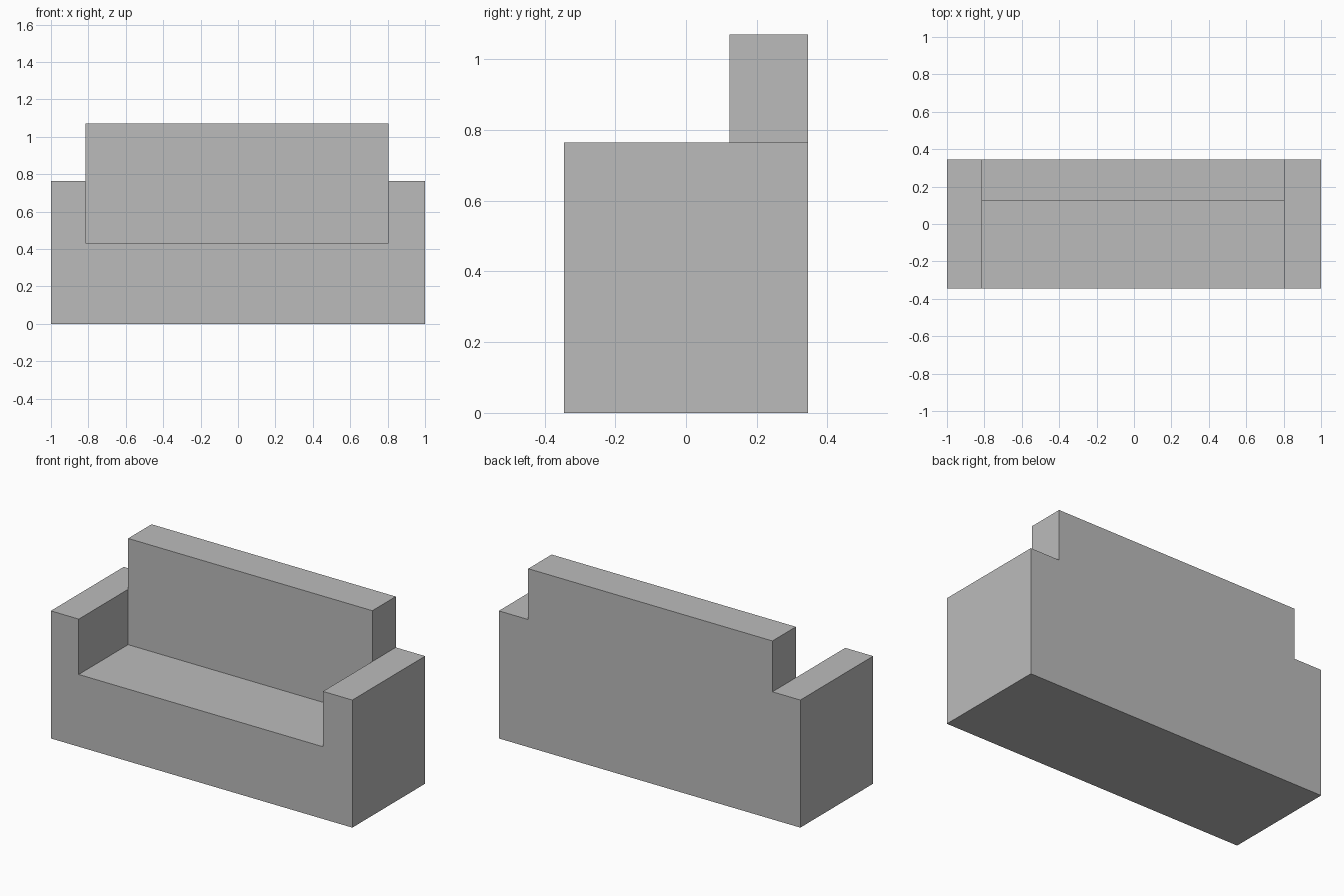
import bpy

cube = bpy.data.objects.get("Cube")
if cube:
    bpy.data.objects.remove(cube, do_unlink=True)

# Overall dimensions
HALF_W, HALF_D = 1.0, 0.345
IN_R, IN_L = -0.815, 0.805
SEAT_Z, ARM_Z, TOP_Z = 0.433, 0.765, 1.07
BACK_Y = 0.123

grey = bpy.data.materials.new("plain grey")
grey.use_nodes = True
colour = (0.5, 0.5, 0.5, 1)
grey.diffuse_color = colour
grey.node_tree.nodes["Principled BSDF"].inputs["Base Color"].default_value = colour


def block(name, x, y, z):
    """Box spanning the (low, high) pairs on each axis."""
    bpy.ops.mesh.primitive_cube_add(size=1)
    ob = bpy.context.object
    ob.name = name
    ob.location = [(a + b) / 2 for a, b in (x, y, z)]
    ob.scale = [b - a for a, b in (x, y, z)]
    bpy.ops.object.transform_apply(location=False, rotation=False, scale=True)
    ob.data.materials.append(grey)
    return ob


depth = (-HALF_D, HALF_D)

# Seat base, with the arms standing on its ends
block("seat_base", (-HALF_W, HALF_W), depth, (0, SEAT_Z))
block("right_arm", (-HALF_W, IN_R), depth, (SEAT_Z, ARM_Z))
block("left_arm", (IN_L, HALF_W), depth, (SEAT_Z, ARM_Z))

# Backrest between the arms, flush with the rear
block("backrest", (IN_R, IN_L), (BACK_Y, HALF_D), (SEAT_Z, TOP_Z))
